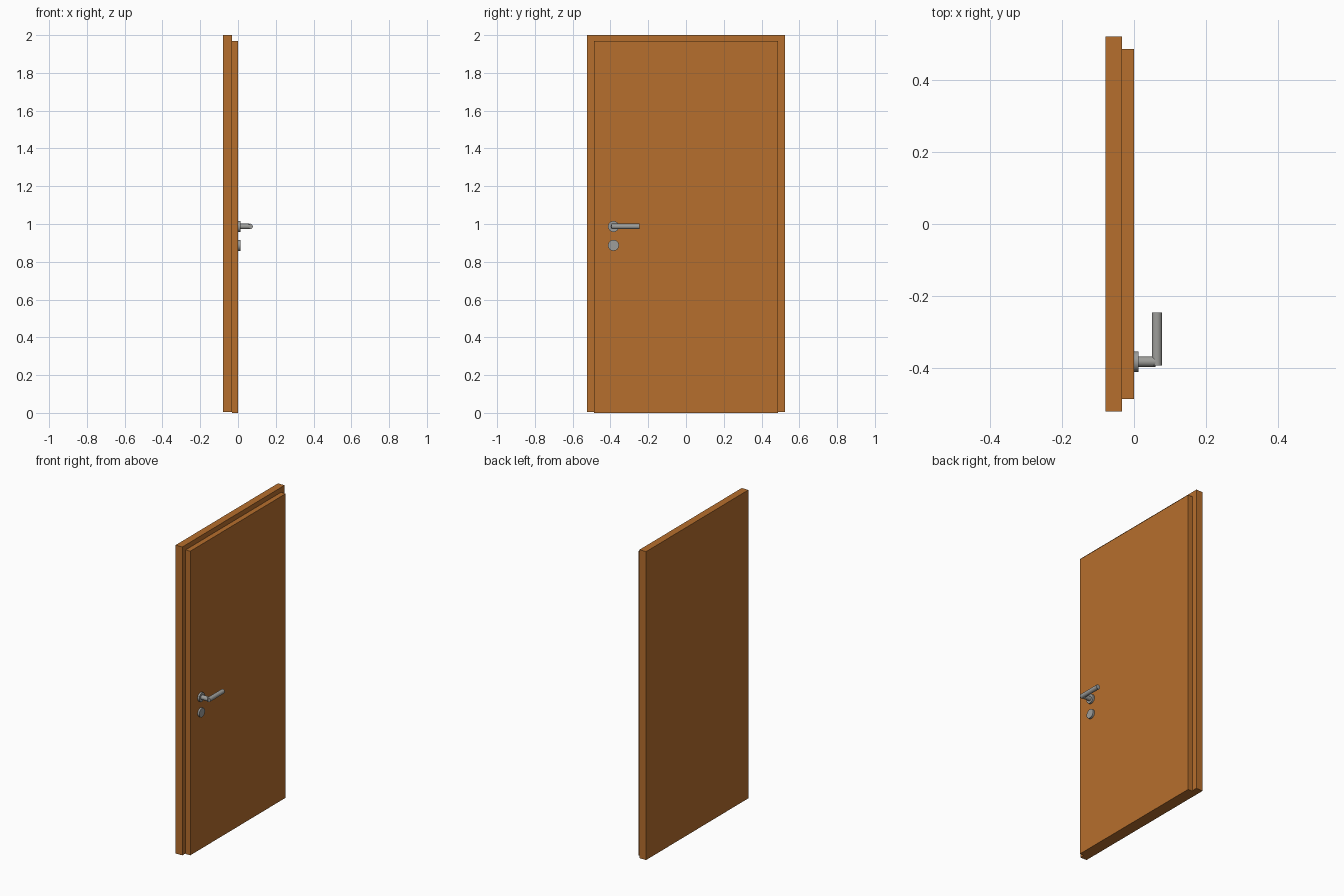
import bpy
from math import pi, radians

cube = bpy.data.objects.get("Cube")
if cube:
    bpy.data.objects.remove(cube, do_unlink=True)


def material(name, rgb, rough):
    m = bpy.data.materials.new(name)
    m.use_nodes = True
    m.diffuse_color = (*rgb, 1)
    shader = m.node_tree.nodes["Principled BSDF"]
    shader.inputs["Base Color"].default_value = (*rgb, 1)
    shader.inputs["Roughness"].default_value = rough
    return m


wood = material("warm wood", (0.47, 0.158, 0.026), 0.6)
steel = material("brushed steel", (0.34, 0.34, 0.325), 0.4)


def box(name, x, y, z):
    """Box between pairs of limits on each axis."""
    limits = (x, y, z)
    bpy.ops.mesh.primitive_cube_add(size=1, location=[(a + b) / 2 for a, b in limits])
    ob = bpy.context.object
    ob.name = name
    ob.scale = [b - a for a, b in limits]
    bpy.ops.object.transform_apply(location=False, rotation=False, scale=True)
    ob.data.materials.append(wood)


def rod(name, axis, start, end, centre, radius):
    """Cylinder along x or y; centre gives the other horizontal coordinate and z."""
    mid = (start + end) / 2
    side, z = centre
    along_x = axis == "x"
    bpy.ops.mesh.primitive_cylinder_add(
        vertices=32, radius=radius, depth=end - start,
        location=(mid, side, z) if along_x else (side, mid, z),
        rotation=(0, pi / 2, 0) if along_x else (pi / 2, 0, 0))
    ob = bpy.context.object
    ob.name = name
    ob.data.materials.append(steel)
    bpy.ops.object.shade_smooth_by_angle(angle=radians(35))


# Door leaf: a wide overlapping slab and the smaller rebated panel
box("door_slab", (-0.08, -0.033), (-0.523, 0.523), (0.004, 2.0))
box("door_panel", (-0.033, 0.0), (-0.488, 0.488), (0.0, 1.968))

# Lever handle and lock cover
handle_y, handle_z = -0.384, 0.987
rod("handle_rose", "x", -0.002, 0.012, (handle_y, handle_z), 0.029)
rod("handle_neck", "x", 0.0, 0.06, (handle_y, handle_z), 0.0145)
rod("handle_lever", "y", -0.394, -0.247, (0.064, handle_z), 0.0145)
rod("lock_cover", "x", -0.002, 0.012, (handle_y, 0.887), 0.029)
